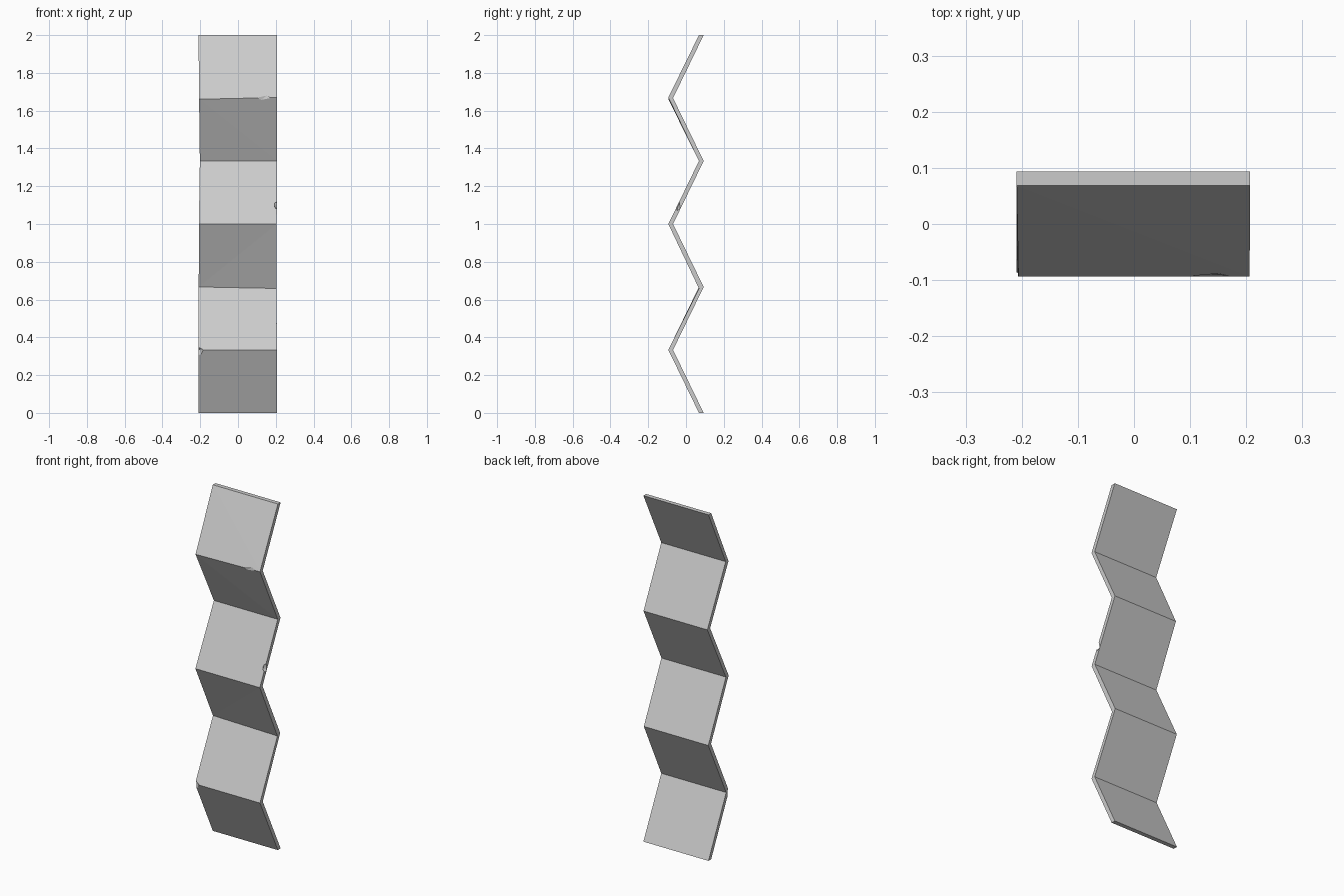
import bpy, bmesh

if "Cube" in bpy.data.objects:
    bpy.data.objects.remove(bpy.data.objects["Cube"])

HALF_T = 0.0125   # half thickness along y
AMP = 0.081       # zigzag amplitude
# per fold row: left x, right x, front crease z offset left / right
ROWS = [(-0.209, 0.207, 0, 0), (-0.209, 0.206, 0, 0), (-0.208, 0.204, 0, -0.008),
        (-0.207, 0.205, 0, 0), (-0.202, 0.206, 0, 0), (-0.206, 0.206, -0.006, 0.003),
        (-0.209, 0.207, 0, 0)]

# Folded strip: one ring of four corners per crease
bm = bmesh.new()
rings = []
for i, (xl, xr, dl, dr) in enumerate(ROWS):
    y = AMP if i % 2 == 0 else -AMP
    z = i / 3
    rings.append([bm.verts.new(p) for p in (
        (xl, y - HALF_T, z + dl), (xr, y - HALF_T, z + dr),
        (xr, y + HALF_T, z), (xl, y + HALF_T, z))])
for a, b in zip(rings, rings[1:]):
    for k in range(4):
        n = (k + 1) % 4
        bm.faces.new((a[k], a[n], b[n], b[k]))
bm.faces.new(rings[0][::-1])
bm.faces.new(rings[-1])
bmesh.ops.triangulate(bm, faces=bm.faces[:])
bmesh.ops.recalc_face_normals(bm, faces=bm.faces[:])
mesh = bpy.data.meshes.new("folded_strip")
bm.to_mesh(mesh)
bm.free()
strip = bpy.data.objects.new("folded_strip", mesh)
bpy.context.collection.objects.link(strip)


# Small chips knocked out of the edges
def chip(name, loc, scale):
    bpy.ops.mesh.primitive_ico_sphere_add(subdivisions=1, radius=1, location=loc)
    cutter = bpy.context.object
    cutter.name = name
    cutter.scale = scale
    cutter.hide_render = True
    cutter.hide_set(True)
    mod = strip.modifiers.new(name, 'BOOLEAN')
    mod.operation = 'DIFFERENCE'
    mod.solver = 'EXACT'
    mod.object = cutter


chip("chip_cutter_top", (0.137, -0.107, 1.668), (0.06, 0.022, 0.03))
chip("chip_cutter_side", (0.212, -0.045, 1.097), (0.024, 0.016, 0.032))
chip("chip_cutter_corner", (-0.213, -0.094, 0.318), (0.032, 0.018, 0.04))
